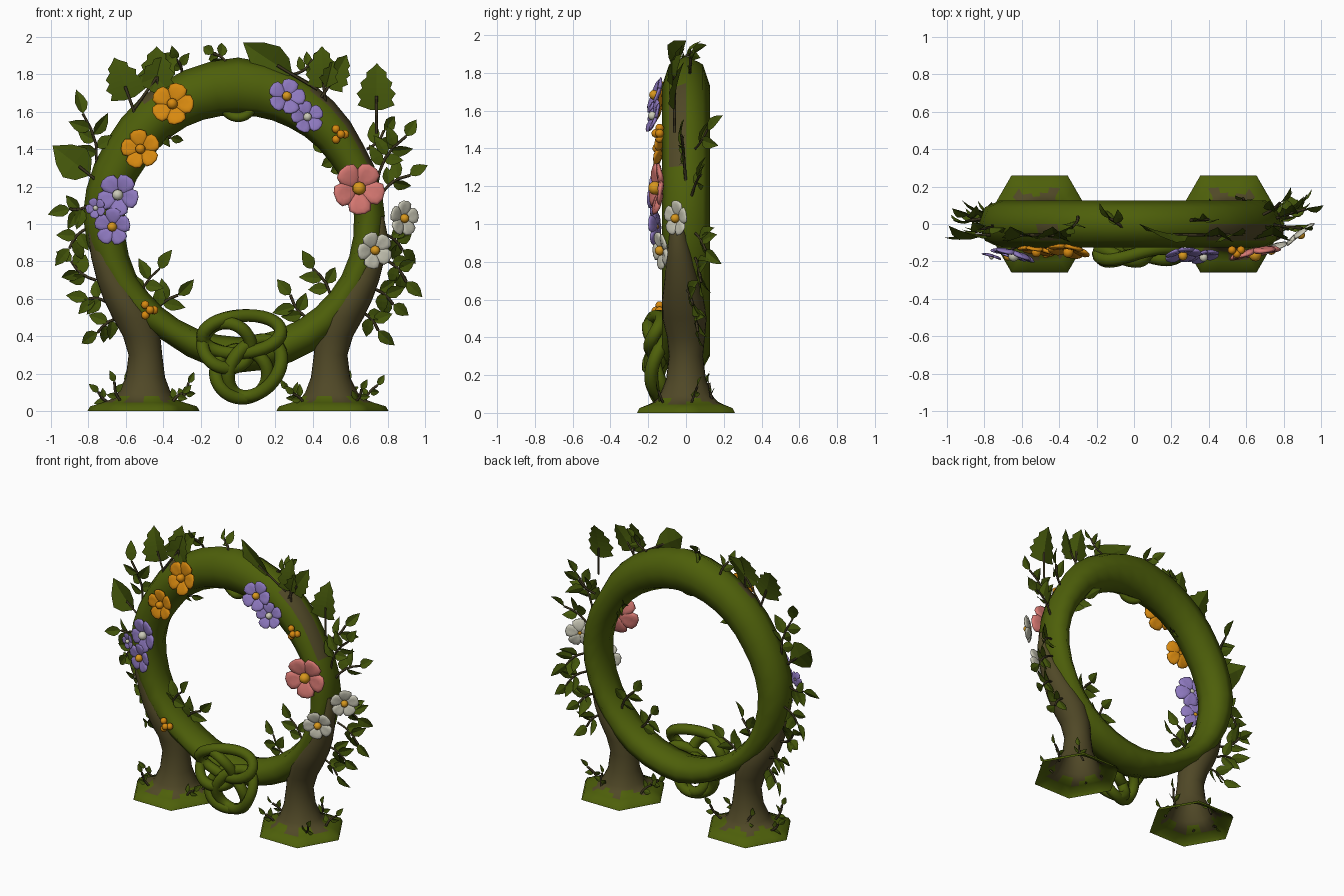
import bpy, bmesh, math, random
from math import sin, cos, pi, radians
from mathutils import Vector, Matrix

random.seed(4)
if "Cube" in bpy.data.objects:
    bpy.data.objects.remove(bpy.data.objects["Cube"], do_unlink=True)


def material(name, *rgb):
    m = bpy.data.materials.new(name)
    m.use_nodes = True
    m.diffuse_color = (*rgb, 1)
    bsdf = m.node_tree.nodes["Principled BSDF"]
    bsdf.inputs["Base Color"].default_value = (*rgb, 1)
    bsdf.inputs["Roughness"].default_value = 0.9
    return m


MOSS = material("moss green", .075, .115, .003)
LEAF = material("leaf green", .055, .09, .003)
BARK = material("bark brown", .08, .065, .02)
TWIG = material("twig brown", .045, .035, .014)
ORANGE = material("orange", .68, .25, .005)
PURPLE = material("lavender", .27, .19, .52)
PINK = material("pink", .68, .19, .17)
WHITE = material("cream white", .6, .59, .48)
YELLOW = material("golden yellow", .68, .31, .012)


def finish(name, bm, mats, angle=180):
    bmesh.ops.recalc_face_normals(bm, faces=bm.faces)
    mesh = bpy.data.meshes.new(name)
    bm.to_mesh(mesh)
    bm.free()
    ob = bpy.data.objects.new(name, mesh)
    bpy.context.collection.objects.link(ob)
    for m in mats:
        mesh.materials.append(m)
    if angle:
        bpy.ops.object.select_all(action='DESELECT')
        ob.select_set(True)
        bpy.context.view_layer.objects.active = ob
        bpy.ops.object.shade_smooth_by_angle(angle=radians(angle))


def bridge(bm, rows, closed, rule):
    """Skin a list of closed vertex loops; rule gives each face its material."""
    for i in range(len(rows) if closed else len(rows) - 1):
        a, b = rows[i], rows[(i + 1) % len(rows)]
        for j in range(len(a)):
            k = (j + 1) % len(a)
            f = bm.faces.new((a[j], a[k], b[k], b[j]))
            f.material_index = rule(i, j, f.calc_center_median())


# mossy ring: uneven outer and inner radius, one pair every thirty degrees from +x
CENTRE, STEPS, SIDES = 1.045, 3, 8
OUTER = [.785, .77, .81, .845, .82, .81, .83, .8, .78, .84, .83, .79]
INNER = [.62, .57, .545, .535, .55, .56, .605, .63, .64, .65, .645, .64]
SEGMENTS = len(OUTER) * STEPS
bm = bmesh.new()
rows = []
for i in range(SEGMENTS):
    a = 2 * pi * i / SEGMENTS
    k, part = divmod(i, STEPS)
    out, inn = (t[k] + (t[(k + 1) % len(t)] - t[k]) * part / STEPS for t in (OUTER, INNER))
    row = []
    for j in range(SIDES):
        t = 2 * pi * j / SIDES
        r = (out + inn) / 2 + (out - inn) / 2 * cos(t)
        row.append(bm.verts.new((r * cos(a), .126 * sin(t), CENTRE + r * sin(a))))
    rows.append(row)


def ring_rule(i, j, c):
    deg = (i + .5) * 360 / SEGMENTS
    return int(j == SIDES - 1 and (20 < deg < 60 or 115 < deg < 135))


bridge(bm, rows, True, ring_rule)
finish("ring", bm, [MOSS, BARK])

# trunks: open hexagonal mossy foot, narrow waist, tapering up the outside of the ring
# each section is height, centre x, radius, hexagon amount
SECTIONS = [(0, .505, .3, 1), (.025, .505, .285, 1), (.045, .505, .22, .8),
            (.06, .505, .18, .5), (.08, .5, .155, .3), (.1, .5, .14, .2), (.18, .495, .105, 0),
            (.3, .495, .09, 0), (.4, .515, .1, 0), (.5, .555, .117, 0), (.6, .61, .11, 0),
            (.7, .665, .09, 0), (.82, .715, .07, 0), (.94, .755, .045, 0), (1.04, .76, .02, 0)]
for side, name in ((1, "left_trunk"), (-1, "right_trunk")):
    bm = bmesh.new()
    rows = []
    for z, x, r, hexed in SECTIONS:
        row = []
        for j in range(24):
            a = 2 * pi * j / 24
            flat = cos(pi / 6) / cos(a % (pi / 3) - pi / 6)
            q = r * (1 + hexed * (flat - 1))
            lean = -.08 * max(0, z - .4)
            row.append(bm.verts.new((side * (x + q * cos(a)), lean + q * sin(a), z)))
        rows.append(row)
    bridge(bm, rows, False, lambda i, j, c: int(c.z > .065 + .025 * sin(j * 1.6)))
    bm.faces.new(rows[-1]).material_index = 1
    finish(name, bm, [MOSS, BARK], 70)


def tubes(name, paths, bevel, mat, cyclic, res=2):
    cu = bpy.data.curves.new(name, 'CURVE')
    cu.dimensions = '3D'
    cu.bevel_depth = bevel
    cu.bevel_resolution = res
    cu.use_fill_caps = True
    for pts in paths:
        sp = cu.splines.new('POLY')
        sp.points.add(len(pts) - 1)
        for p, co in zip(sp.points, pts):
            p.co = (*co, 1)
        sp.use_cyclic_u = cyclic
        sp.use_smooth = True
    cu.materials.append(mat)
    bpy.context.collection.objects.link(bpy.data.objects.new(name, cu))


def loop(cx, cz, a, b, tilt, y, sway, phase):
    pts = []
    for i in range(32):
        t = 2 * pi * i / 32
        u, v, c, s = a * cos(t), b * sin(t), cos(radians(tilt)), sin(radians(tilt))
        pts.append((cx + u * c - v * s, y + sway * sin(2 * t + phase), cz + u * s + v * c))
    return pts


# vine knot hanging on the front of the ring, and a small curl at the top
tubes("vine_knot", [loop(.02, .41, .21, .1, 5, -.16, .03, 0),
                    loop(-.06, .35, .13, .12, -20, -.17, .03, 2),
                    loop(.09, .23, .17, .12, 50, -.155, .03, 1),
                    loop(.02, .2, .14, .13, -15, -.14, .025, 3)], .036, MOSS, True)
tubes("top_curl", [loop(0, 1.635, .075, .065, 0, -.03, .01, 0)], .025, MOSS, True)

# leaves: folded blades with a smooth or a toothed outline
SMOOTH = [(0, 0), (.18, .7), (.42, 1), (.7, .68), (1, 0)]
TOOTHED = [(0, .3), (.1, .95), (.22, .78), (.35, 1), (.47, .72),
           (.58, .82), (.7, .5), (.8, .52), (.9, .22), (1, 0)]


def leaf(bm, base, d, length, width, outline=SMOOTH, wild=.45):
    d = d.normalized()
    n = Vector([random.uniform(-wild, wild) for _ in range(3)]) + Vector((0, -1, 0))
    s = d.cross(n).normalized()
    n = s.cross(d)
    rows = []
    for t, w in outline:
        mid = base + d * length * t - n * length * .2 * t * t
        edge = s * w * width / 2
        rise = n * w * width * .15
        rows.append([bm.verts.new(p) for p in (mid - edge + rise, mid, mid + edge + rise)])
    for a, b in zip(rows, rows[1:]):
        for j in (0, 1):
            bm.faces.new((a[j], a[j + 1], b[j + 1], b[j]))


leaves = bmesh.new()
stems = []


def sprig(x0, z0, x1, z1, y=0, count=5, size=.12):
    a, b = Vector((x0, y, z0)), Vector((x1, y + random.uniform(-.06, .07), z1))
    along = b - a
    bend = Vector((-along.z, 0, along.x)) * random.choice((-.12, .12))
    stems.append([a + along * t + bend * sin(pi * t) for t in (0, .25, .5, .75, 1)])
    for i in range(count):
        t = 1 if i == count - 1 else .35 + .6 * i / count
        p = a + along * t + bend * sin(pi * t)
        turn = 0 if t == 1 else (1 if i % 2 else -1) * random.uniform(.8, 1.2)
        d = Matrix.Rotation(turn, 3, 'Y') @ along.normalized()
        d.y += random.uniform(-.25, .25)
        leaf(leaves, p, d, size * random.uniform(.85, 1.1), size * .58)


for args in [(-.77, 1.25, -.83, 1.59, 0, 6, .13), (-.8, 1.1, -.9, 1.08, -.03, 4),
             (-.8, .98, -.9, .87, .03, 4), (-.76, .7, -.89, .8), (-.7, .58, -.8, .6, .04, 4),
             (-.62, .5, -.75, .42, 0, 4), (-.53, .56, -.42, .76, 0, 4), (-.46, .5, -.32, .62, .03, 4),
             (-.46, 1.48, -.36, 1.46, -.04, 4, .08), (.4, .48, .28, .62, 0, 4), (.5, .58, .4, .76, .03, 4),
             (.6, 1.25, .47, 1.38, -.02, 4), (.74, 1.2, .9, 1.47, 0, 6), (.69, 1.4, .78, 1.5, .05, 3),
             (.76, 1.15, .92, 1.26, .03, 4), (.77, .95, .88, .86, .05), (.76, .82, .9, .69, .05),
             (.7, .66, .83, .57), (.64, .54, .75, .43, .04, 4), (-.06, 1.86, -.13, 1.91, -.02, 4, .1),
             (.3, 1.8, .4, 1.88, .02, 4, .08), (-.3, 1.8, -.33, 1.88, .04, 3, .09)]:
    sprig(*args)

# broad single leaves near the top
for x0, z0, x1, z1, w, shape in [(-.58, 1.67, -.66, 1.89, .21, TOOTHED), (-.43, 1.72, -.44, 1.95, .2, TOOTHED),
                                 (-.48, 1.72, -.33, 1.93, .17, TOOTHED), (.46, 1.73, .44, 1.95, .18, TOOTHED),
                                 (.48, 1.73, .59, 1.9, .16, TOOTHED), (.74, 1.61, .74, 1.86, .21, TOOTHED),
                                 (.29, 1.8, .02, 1.96, .2, SMOOTH), (-.79, 1.26, -.99, 1.42, .2, SMOOTH)]:
    start, d = Vector((x0, -.06, z0)), Vector((x1 - x0, 0, z1 - z0))
    leaf(leaves, start, d, d.length, w, shape, .3)
    stems.append([start - d * .5, start, start + d * .3])

# small tufts around both feet
for side in (-1, 1):
    for deg in (10, 70, 160, 215, 310):
        a = radians(deg)
        x, y = side * (.5 + .18 * cos(a)), .15 * sin(a)
        sprig(x, .04, x + side * .07 * cos(a), random.uniform(.09, .16), y, 3, .065)
finish("leaves", leaves, [LEAF], 0)
tubes("stems", stems, .008, TWIG, False, 0)


def ball(bm, frame, mat, shape=None):
    verts = bmesh.ops.create_uvsphere(bm, u_segments=10, v_segments=7, radius=1)["verts"]
    for f in {f for v in verts for f in v.link_faces}:
        f.material_index = mat
    for v in verts:
        v.co = frame @ (shape(v.co) if shape else v.co)


def petal(p):
    # broad and rounded, with a crease down the middle and a lifted tip
    return Vector((.58 + .5 * p.x - .08 * (1 - abs(p.y)) * max(0, p.x), p.y * (.45 + .12 * p.x),
                   p.z * (.09 + .1 * abs(p.y)) + .1 * p.x))


def facing(x, y, z, tilt):
    radial = Vector((x, 0, z - CENTRE)).normalized()
    n = (radial * tilt + Vector((0, -1, 0))).normalized()
    return Matrix.Translation((x, y, z)) @ n.to_track_quat('Z', 'Y').to_matrix().to_4x4()


# five-petalled flowers
for i, (x, y, z, tilt, r, mat, heart) in enumerate([
        (-.35, -.14, 1.64, .3, .115, ORANGE, ORANGE), (-.52, -.14, 1.4, .2, .105, ORANGE, ORANGE),
        (-.64, -.16, 1.155, .3, .115, PURPLE, WHITE), (-.67, -.16, .985, .3, .1, PURPLE, YELLOW),
        (-.76, -.17, 1.085, .3, .055, PURPLE, WHITE), (.26, -.16, 1.68, .4, .1, PURPLE, YELLOW),
        (.37, -.17, 1.57, .4, .09, PURPLE, WHITE), (.645, -.15, 1.19, .2, .14, PINK, YELLOW),
        (.885, -.05, 1.03, .8, .095, WHITE, YELLOW), (.73, -.13, .86, .4, .1, WHITE, YELLOW)]):
    bm = bmesh.new()
    place = facing(x, y, z, tilt) @ Matrix.Scale(r, 4)
    for k in range(5):
        ball(bm, place @ Matrix.Rotation(2 * pi * k / 5 + i * .5, 4, 'Z'), 0, petal)
    ball(bm, place @ Matrix.Translation((0, 0, .1)) @ Matrix.Scale(.26, 4), 1)
    finish(f"flower_{i + 1}", bm, [mat, heart])

# berry clusters
for i, (x, z) in enumerate(((.54, 1.48), (-.48, .54))):
    bm = bmesh.new()
    for k in range(4):
        a = k * 2.1
        off = Vector((.032 * cos(a), 0, .032 * sin(a))) if k < 3 else Vector((.01, -.02, 0))
        ball(bm, Matrix.Translation(Vector((x, -.14, z)) + off) @ Matrix.Scale(.023, 4), 0)
    finish(f"berries_{i + 1}", bm, [ORANGE])
